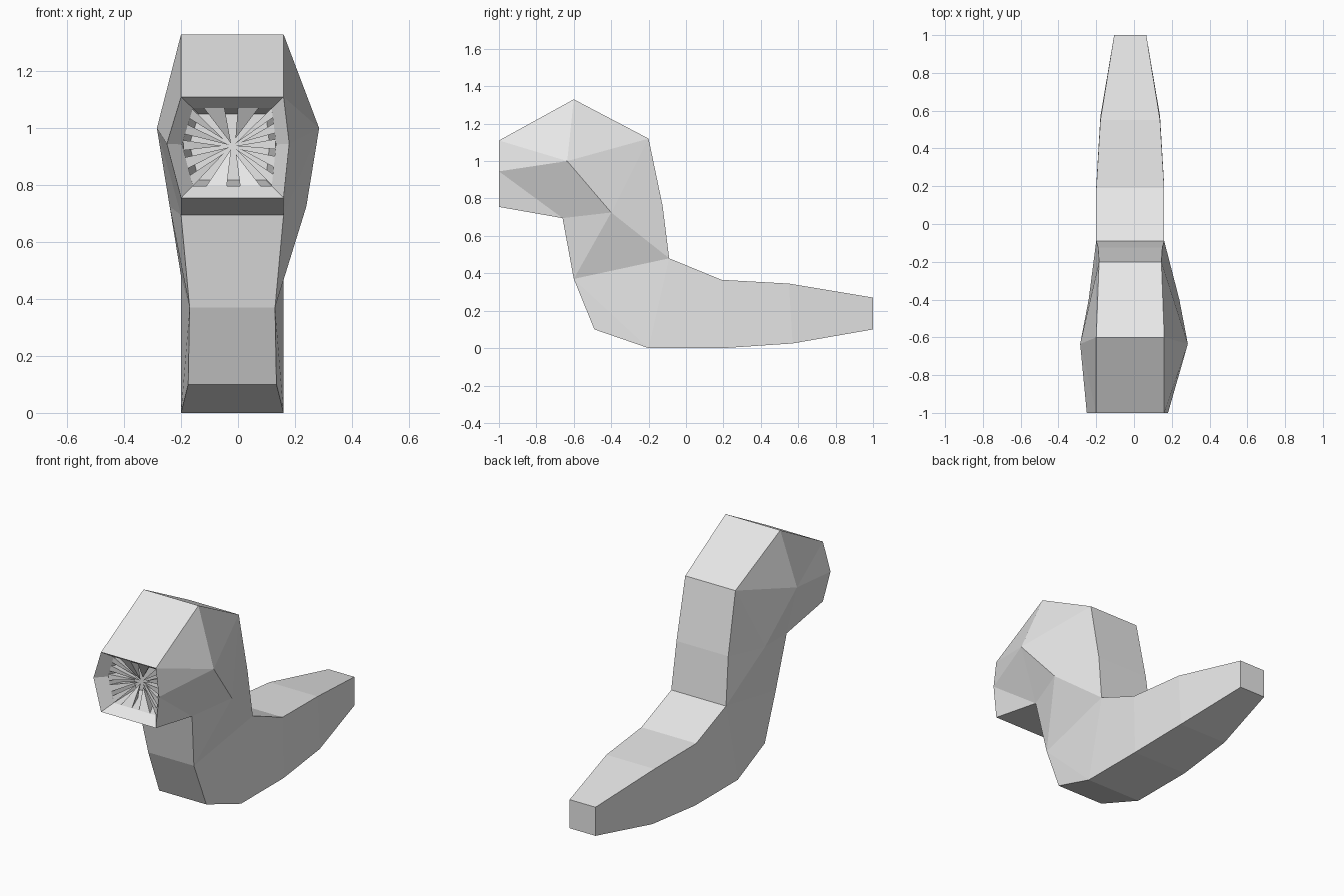
import bpy, bmesh, math
from mathutils import Vector

old = bpy.data.objects.get("Cube")
if old:
    bpy.data.objects.remove(old, do_unlink=True)

grey = bpy.data.materials.new("worm_grey")
grey.use_nodes = True
COLOUR = (0.8, 0.8, 0.8, 1)
grey.diffuse_color = COLOUR
grey.node_tree.nodes["Principled BSDF"].inputs["Base Color"].default_value = COLOUR

CX = -0.02  # centre line of the body


def finish(bm, name):
    bmesh.ops.recalc_face_normals(bm, faces=bm.faces)
    mesh = bpy.data.meshes.new(name)
    bm.to_mesh(mesh)
    bm.free()
    mesh.materials.append(grey)
    obj = bpy.data.objects.new(name, mesh)
    bpy.context.collection.objects.link(obj)
    return obj


# Profiles from mouth to tail: y, z, half width
back = [(-1, 1.11, .18), (-.6, 1.33, .18), (-.2, 1.12, .165), (-.125, .76, .17),
        (-.09, .48, .18), (.19, .365, .18), (.55, .345, .158), (1, .27, .085)]
belly = [(-1, .755, .18), (-.66, .695, .18), (-.6, .37, .15), (-.49, .10, .155),
         (-.2, 0, .18), (.2, 0, .18), (.57, .025, .158), (1, .10, .085)]
# Cheek points: y, z, left x, right x
cheek = [(-1, .945, .18, -.25), (-.635, 1, .285, -.285), (-.4, .725, .24, -.24)]

# Body: two strips joined by faceted sides
bm = bmesh.new()
v = {}
for key, profile in (("t", back), ("b", belly)):
    for i, (y, z, w) in enumerate(profile):
        for s in (1, -1):
            v[f"{key}{i}", s] = bm.verts.new((CX + s * w, y, z))
for i, (y, z, xl, xr) in enumerate(cheek):
    v[f"m{i}", 1] = bm.verts.new((xl, y, z))
    v[f"m{i}", -1] = bm.verts.new((xr, y, z))

side_faces = ["m0 t0 m1", "t0 t1 m1", "t1 t2 m1", "t2 m2 m1", "t2 t3 m2", "t3 t4 m2",
              "m2 t4 b2", "b1 m2 b2", "m1 m2 b1", "m0 m1 b1", "m0 b1 b0",
              "b2 b4 b3", "b2 t4 b4", "b4 t4 t5 b5", "b5 t5 t6 b6", "b6 t6 t7 b7"]
for s in (1, -1):
    for names in side_faces:
        bm.faces.new([v[n, s] for n in names.split()])
for key in "tb":
    for i in range(7):
        a, b = f"{key}{i}", f"{key}{i + 1}"
        bm.faces.new((v[a, 1], v[b, 1], v[b, -1], v[a, -1]))
bm.faces.new((v["t7", 1], v["t7", -1], v["b7", -1], v["b7", 1]))

# Mouth: bevelled lip, then a narrowing hollow with a back wall
ring = [v["b0", -1], v["m0", -1], v["t0", -1], v["t0", 1], v["m0", 1], v["b0", 1]]
centre = Vector((CX, -1, .937))


def inner_ring(points, scale, y):
    new = []
    for p in points:
        q = centre + (p.co - centre) * scale
        q.y = y
        new.append(bm.verts.new(q))
    for i in range(6):
        j = (i + 1) % 6
        bm.faces.new((points[i], points[j], new[j], new[i]))
    return new


lip = inner_ring(ring, .77, -.94)
lip_points = [p.co.copy() for p in lip]
bm.faces.new(inner_ring(lip, .85, -.76))
finish(bm, "body")


# Teeth: slim wedges from the lip towards the middle of the mouth
def on_lip(t):
    i = math.floor(t) % 6
    return lip_points[i].lerp(lip_points[(i + 1) % 6], t - math.floor(t))


bm = bmesh.new()
COUNT = 14
for k in range(COUNT):
    t = 6 * (k + .3) / COUNT
    a, b = on_lip(t - .13), on_lip(t + .13)
    deep = on_lip(t).lerp(centre, .12)
    deep.y = -.84
    tip = on_lip(t).lerp(centre, .93 if k % 2 else .8)
    tip.y = -.88
    verts = [bm.verts.new(p) for p in (a, b, deep, tip)]
    for f in ((0, 1, 2), (0, 1, 3), (1, 2, 3), (2, 0, 3)):
        bm.faces.new([verts[i] for i in f])
finish(bm, "teeth")
